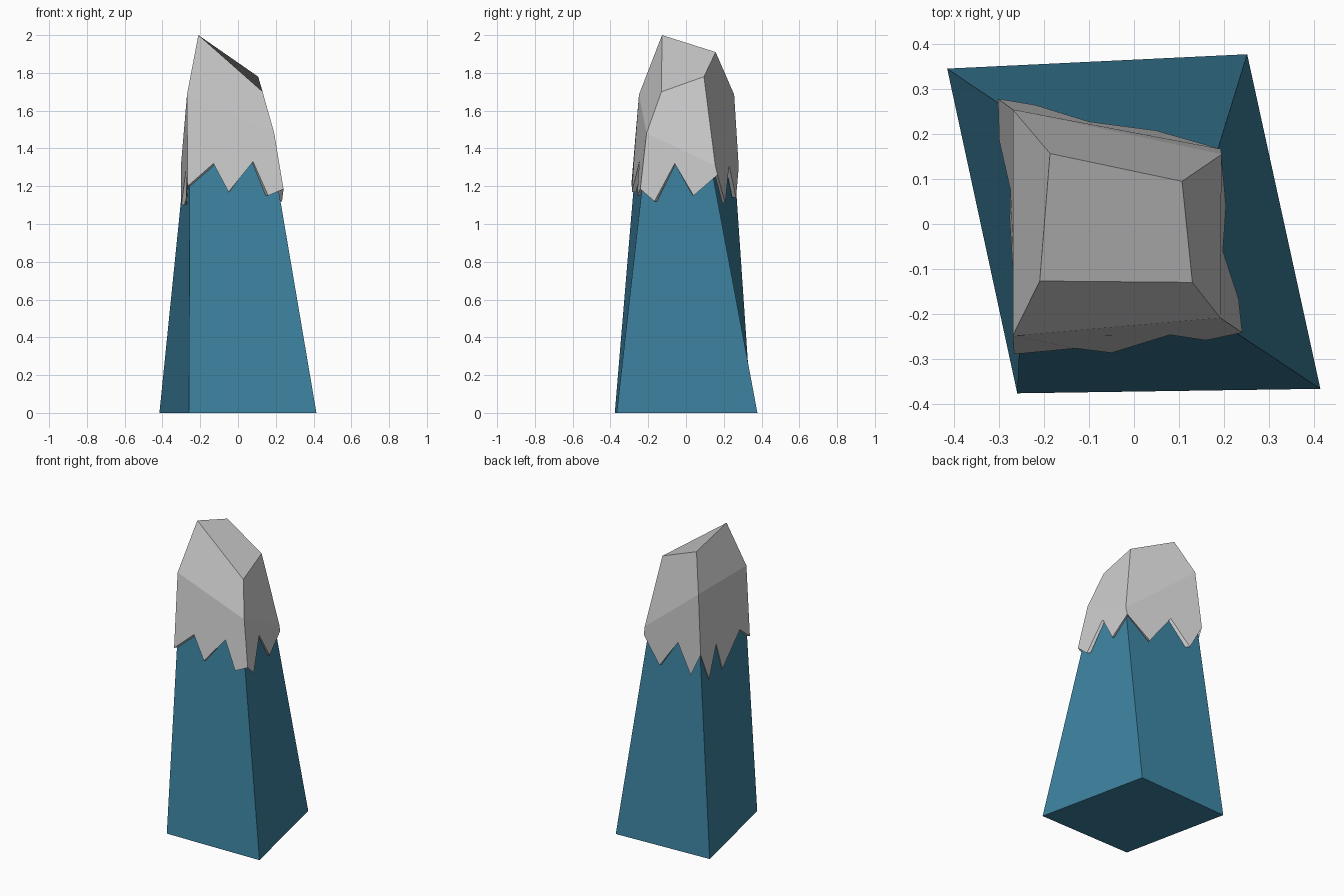
import bpy

def make_part(name, verts, faces, color=None):
    mesh = bpy.data.meshes.new(name)
    mesh.from_pydata(verts, [], faces)
    mesh.update()
    obj = bpy.data.objects.new(name, mesh)
    bpy.context.collection.objects.link(obj)
    if color:
        mat = bpy.data.materials.new(name + "_color")
        mat.diffuse_color = color
        mesh.materials.append(mat)
    return obj

# Rock body: tapered four-sided block (front left, front right, back right, back left)
base = [(-.26, -.377, 0), (.415, -.367, 0), (.252, .378, 0), (-.416, .346, 0)]
top = [(-.255, -.264, 1.35), (.186, -.215, 1.35), (.174, .125, 1.35), (-.279, .254, 1.35)]
faces = [(0, 1, 5, 4), (2, 6, 5, 1), (3, 7, 6, 2), (0, 4, 7, 3), (3, 2, 1, 0), (4, 5, 6, 7)]
make_part("rock_body", base + top, faces, (0.045, 0.22, 0.345, 1))

# Snow cap: peak ring, shoulder ring and jagged lower edge for each side
peak = [(-.21, -.127, 2.0), (.13, -.13, 1.70), (.107, .095, 1.78), (-.187, .157, 1.91)]
shoulder = [(-.27, -.249, 1.685), (.192, -.209, 1.48), (.195, .155, 1.31), (-.27, .255, 1.685)]
jagged = [
    [(-.267, -.29, 1.20), (-.13, -.277, 1.32), (-.05, -.287, 1.17), (.08, -.247, 1.33), (.16, -.259, 1.15)],
    [(.241, -.242, 1.185), (.233, -.167, 1.12), (.198, -.06, 1.32), (.205, .04, 1.15)],
    [(.193, .167, 1.26), (.05, .208, 1.11), (-.10, .228, 1.31), (-.22, .265, 1.14)],
    [(-.303, .279, 1.30), (-.30, .185, 1.10), (-.275, .075, 1.29), (-.277, .012, 1.10), (-.264, -.19, 1.28)],
]
edge = [p for side in jagged for p in side]
n = len(edge)
inner = [(x * .92, y * .92, z) for x, y, z in edge]
faces = [(0, 1, 2, 3)]
start = 8
for i, side in enumerate(jagged):
    j = (i + 1) % 4
    faces.append((i, i + 4, j + 4, j))
    row = [8 + (start - 8 + k) % n for k in range(len(side) + 1)]
    # One many-sided face per side, down to the jagged edge
    faces.append([j + 4, i + 4] + row)
    start += len(side)
# Rim turning in under the jagged edge
for k in range(n):
    m = (k + 1) % n
    faces.append((8 + k, 8 + n + k, 8 + n + m, 8 + m))
make_part("snow_cap", peak + shoulder + edge + inner, faces)
